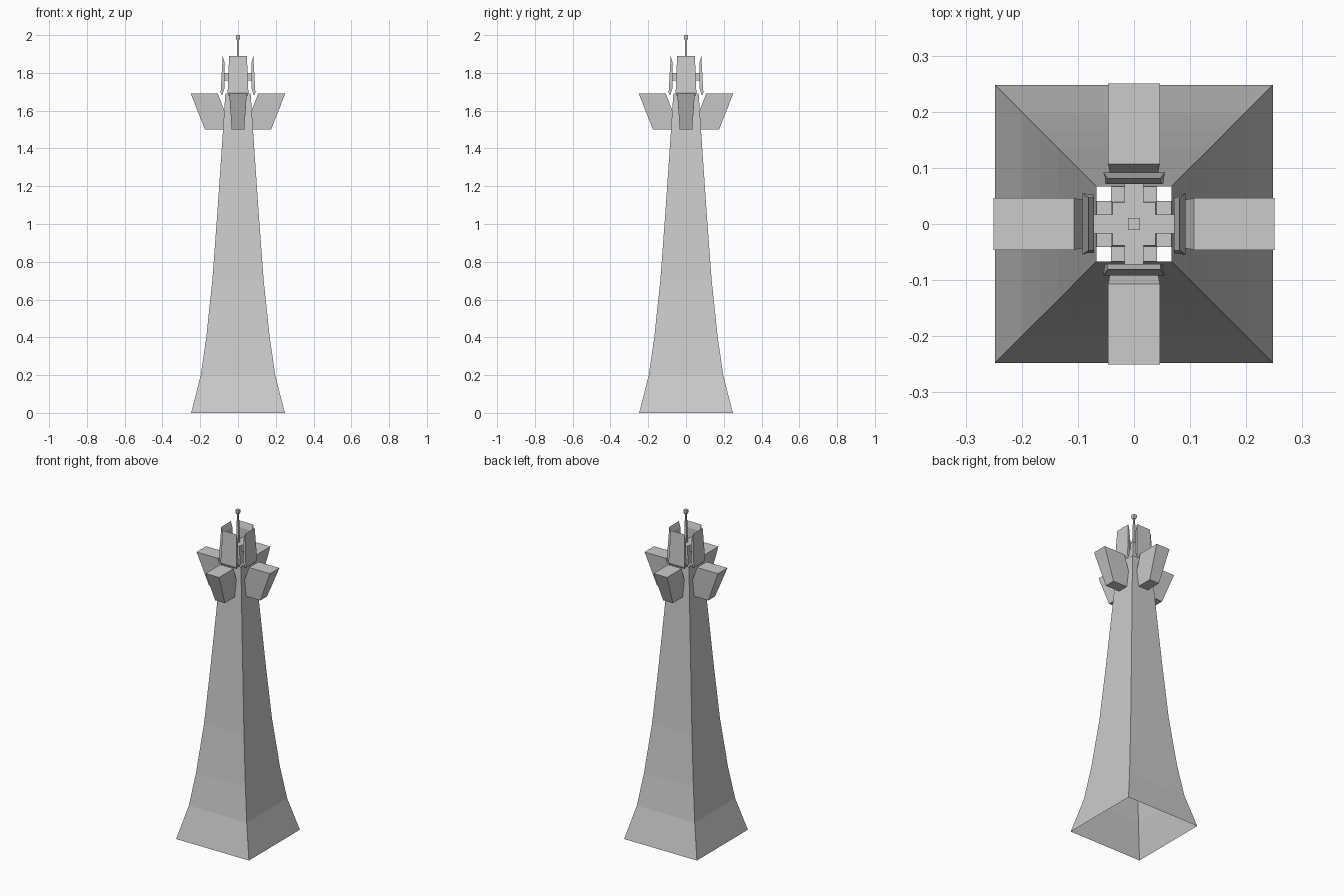
import bpy, bmesh, math
from mathutils import Matrix

cube = bpy.data.objects.get("Cube")
if cube:
    bpy.data.objects.remove(cube, do_unlink=True)

grey = bpy.data.materials.new("stone_grey")
grey.use_nodes = True
grey.diffuse_color = (0.6, 0.6, 0.6, 1)
grey.node_tree.nodes["Principled BSDF"].inputs["Base Color"].default_value = (0.6, 0.6, 0.6, 1)


def finish(name, bm, recalc=True):
    if recalc:
        bmesh.ops.recalc_face_normals(bm, faces=bm.faces)
    mesh = bpy.data.meshes.new(name)
    bm.to_mesh(mesh)
    bm.free()
    mesh.materials.append(grey)
    obj = bpy.data.objects.new(name, mesh)
    bpy.context.collection.objects.link(obj)
    return obj


def square_loft(name, levels, caps=True):
    """Stack square rings given as (z, half width)."""
    bm = bmesh.new()
    rings = [[bm.verts.new((sx * r, sy * r, z))
              for sx, sy in ((-1, -1), (1, -1), (1, 1), (-1, 1))] for z, r in levels]
    for a, b in zip(rings, rings[1:]):
        for i in range(4):
            j = (i + 1) % 4
            bm.faces.new((a[i], a[j], b[j], b[i]))
    if caps:
        bm.faces.new(rings[0][::-1])
        bm.faces.new(rings[-1])
    return finish(name, bm, caps)


def radial_part(name, profile):
    """Four copies of an outline of (radius, z, half width), one on each side."""
    for k, side in enumerate(("left", "back", "right", "front")):
        bm = bmesh.new()
        a = [bm.verts.new((r, -w, z)) for r, z, w in profile]
        b = [bm.verts.new((r, w, z)) for r, z, w in profile]
        bm.faces.new(a)
        bm.faces.new(b[::-1])
        n = len(profile)
        for i in range(n):
            j = (i + 1) % n
            bm.faces.new((a[i], b[i], b[j], a[j]))
        bm.transform(Matrix.Rotation(k * math.pi / 2, 4, 'Z'))
        finish(f"{name}_{side}", bm)


# Flared hollow shaft, open at both ends
square_loft("tower_shaft", [(0, 0.248), (0.2, 0.197), (0.4, 0.168), (0.7, 0.136),
                            (1.05, 0.110), (1.4, 0.086), (1.69, 0.067)], caps=False)

# Wedge-shaped pods around the shaft head
radial_part("pod", [(0.075, 1.5, 0.033), (0.175, 1.5, 0.033), (0.25, 1.69, 0.046),
                    (0.107, 1.69, 0.046), (0.072, 1.6, 0.040)])

# Upright shield plates around the crown
radial_part("shield", [(0.084, 1.68, 0.052), (0.092, 1.695, 0.055), (0.081, 1.89, 0.047),
                       (0.071, 1.855, 0.047), (0.071, 1.72, 0.052)])

# Brackets from the core to the shields, and floor arms to the shaft rim
radial_part("shield_bracket", [(0.035, 1.76, 0.017), (0.073, 1.76, 0.017),
                               (0.073, 1.80, 0.017), (0.035, 1.80, 0.017)])
radial_part("floor_arm", [(0.038, 1.67, 0.041), (0.067, 1.67, 0.041),
                          (0.067, 1.69, 0.041), (0.038, 1.69, 0.041)])

# Central core and mast
square_loft("core", [(1.67, 0.042), (1.80, 0.038)])
square_loft("mast", [(1.80, 0.008), (1.98, 0.004)])
square_loft("mast_tip", [(1.975, 0.007), (1.985, 0.011), (2.0, 0.011)])
